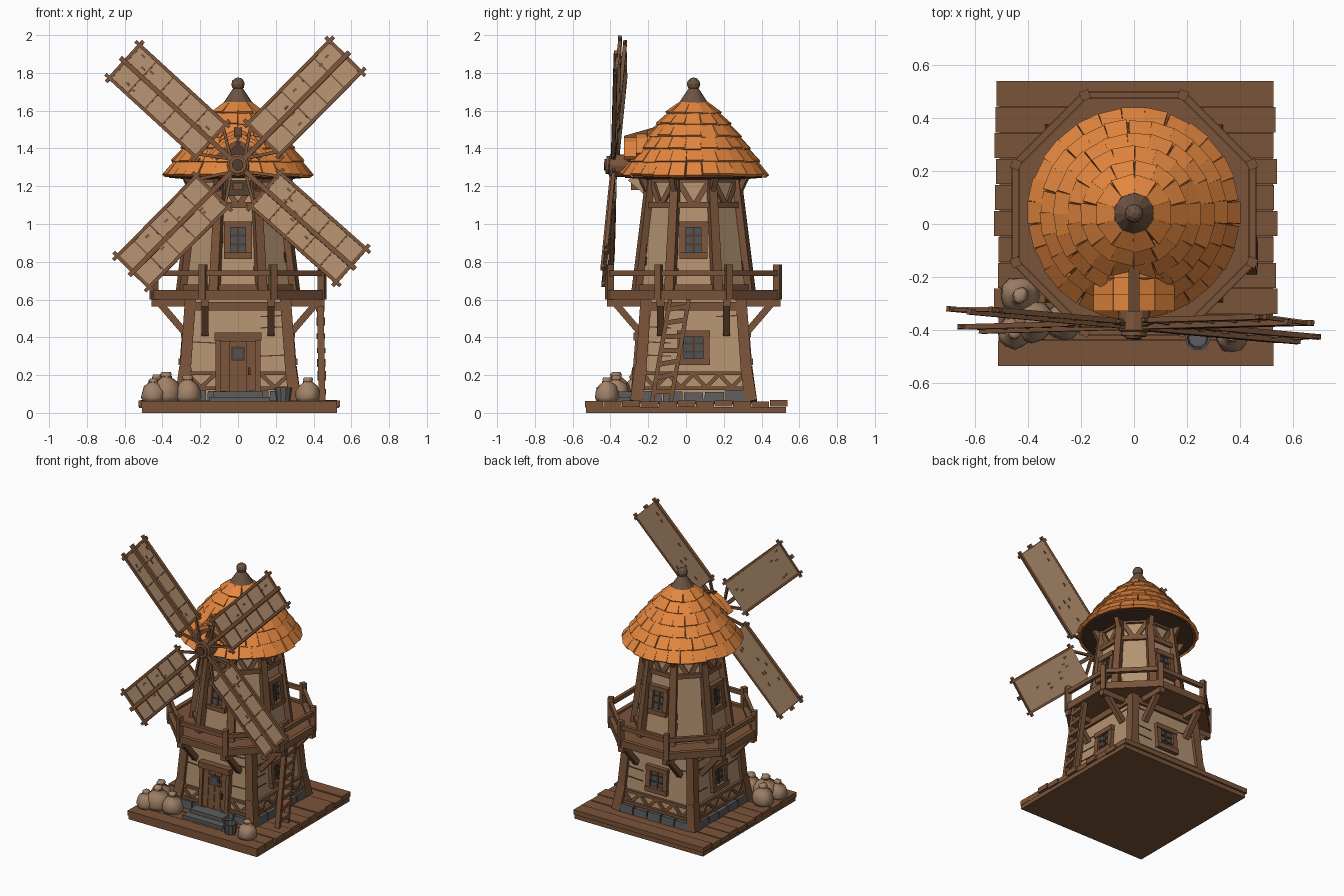
import bpy, bmesh, math, random
from mathutils import Vector, Matrix

random.seed(4)
cube = bpy.data.objects.get("Cube")
if cube:
    bpy.data.objects.remove(cube, do_unlink=True)


def mat(name, r, g, b):
    m = bpy.data.materials.new(name)
    m.use_nodes = True
    m.diffuse_color = (r, g, b, 1)
    m.node_tree.nodes["Principled BSDF"].inputs["Base Color"].default_value = (r, g, b, 1)
    return m


WOOD = mat("wood", .195, .088, .041)
DARK = mat("dark wood", .09, .042, .024)
CAP = mat("weathered cap", .15, .085, .053)
PLASTER = mat("plaster", .46, .29, .165)
CANVAS = mat("sail canvas", .46, .285, .165)
ORANGE = mat("roof orange", .77, .24, .05)
GAP = mat("roof gap brown", .24, .075, .022)
STONE = mat("stone", .11, .11, .112)
GLASS = mat("window glass", .075, .082, .088)
SACK = mat("sackcloth", .36, .225, .14)

CY = .04
UP = Vector((0, 0, 1))
FRONT = Vector((0, -1, 0))


def finish(name, bm, *mats, smooth=False):
    bmesh.ops.recalc_face_normals(bm, faces=bm.faces)
    me = bpy.data.meshes.new(name)
    bm.to_mesh(me)
    bm.free()
    for m in mats:
        me.materials.append(m)
    for p in me.polygons:
        p.use_smooth = smooth
    ob = bpy.data.objects.new(name, me)
    bpy.context.collection.objects.link(ob)
    return ob


def beam(bm, p, q, w, d, out, taper=1, m=0):
    """Box from p to q, w wide, d deep along the outward direction."""
    p, q = Vector(p), Vector(q)
    axis = (q - p).normalized()
    t = Vector(out).cross(axis).normalized()
    o = axis.cross(t)
    M = Matrix((t * w, o * d, q - p)).transposed().to_4x4()
    M.translation = (p + q) / 2
    verts = bmesh.ops.create_cube(bm, size=1)["verts"]
    for v in verts:
        if v.co.z > 0:
            v.co.x *= taper
        v.co = M @ v.co
    for f in {f for v in verts for f in v.link_faces}:
        f.material_index = m


def lathe(bm, profile, n, origin, turn=0, lay=False, m=0):
    """Ring profile (radius, height) with n sides, closed at both ends."""
    M = Matrix.Translation(origin)
    if lay:
        M = M @ Matrix.Rotation(math.pi / 2, 4, 'X')
    rings = []
    for r, z in profile:
        angles = [turn + math.tau * k / n for k in range(n)]
        rings.append([bm.verts.new(M @ Vector((r * math.cos(a), r * math.sin(a), z))) for a in angles])
    faces = [bm.faces.new(rings[0]), bm.faces.new(rings[-1])]
    for a, b in zip(rings, rings[1:]):
        for k in range(n):
            j = (k + 1) % n
            faces.append(bm.faces.new((a[k], a[j], b[j], b[k])))
    for f in faces:
        f.material_index = m


# Tower helpers: square below the balcony, octagonal above
COS8 = math.cos(math.pi / 8)
ROOT2 = math.sqrt(2)


def wall(z):
    return .30 - (z - .06) * .078 if z < .61 else .295 - (z - .63) * .122


def normal(i):
    a = math.radians(45 * i - 90)
    return Vector((math.cos(a), math.sin(a), 0))


def face_pt(i, u, z, off=0):
    n = normal(i)
    return n * (wall(z) + off) + UP.cross(n) * u + Vector((0, CY, z))


def corner_pt(i, r, z):
    return normal(i + .5) * r + Vector((0, CY, z))


def upper_post(i, z):
    return corner_pt(i, wall(z) / COS8 + .005, z)


def lower_post(i, z, off):
    return normal(i + 1) * (wall(z) + off) * ROOT2 + Vector((0, CY, z))


# Plank base
bm = bmesh.new()
beam(bm, (.008, 0, 0), (.008, 0, .03), 1.03, 1.06, FRONT)
for k in range(11):
    y = -.487 + k * .0978
    e = [.523 + random.uniform(-.008, .014) for _ in "ab"]
    h = .045 + random.uniform(-.004, .006)
    beam(bm, (.008 - e[0], y, h), (.008 + e[1], y, h), .095, .034, UP)
finish("base_planks", bm, WOOD)

# Tower walls
bm = bmesh.new()
lathe(bm, [(wall(z) * ROOT2, z) for z in (.05, .605)], 4, (0, CY, 0), math.pi / 4)
lathe(bm, [(wall(z) / COS8, z) for z in (.62, 1.26)], 8, (0, CY, 0), math.pi / 8)
finish("tower_walls", bm, PLASTER)

# Lower square storey: corner posts, rails, zigzag, stones and board seams
frame, stones, cracks = bmesh.new(), bmesh.new(), bmesh.new()
for i in range(0, 8, 2):
    n = normal(i)
    beam(frame, lower_post(i, .06, .003), lower_post(i, .24, -.008), .066, .066, n, .88)
    beam(frame, lower_post(i, .24, -.008), lower_post(i, .6, -.006), .058, .058, n)
    spans = ((-.27, -.12), (.12, .27)) if i == 0 else ((-.27, .27),)
    beam(frame, face_pt(i, -.25, .565, .004), face_pt(i, .25, .565, .004), .045, .03, n)
    for a, b in spans:
        for z in (.13, .21):
            beam(frame, face_pt(i, a, z, .004), face_pt(i, b, z, .004), .02, .026, n)
        count = round((b - a) / .068)
        step = (b - a) / count
        for k in range(count):
            za, zb = (.135, .205) if k % 2 else (.205, .135)
            beam(frame, face_pt(i, a + k * step, za, .003), face_pt(i, a + (k + 1) * step, zb, .003),
                 .021, .018, n)
    for k in range(5):
        u = -.22 + k * .11
        h = .112 + random.uniform(-.008, .01)
        beam(stones, face_pt(i, u, .05, .01), face_pt(i, u, h, .01), .105, .045, n, .95)
    for z in (.3, .37, .45, .51):
        s = random.choice((-1, 1))
        beam(cracks, face_pt(i, s * .12, z, .001), face_pt(i, s * .25, z + .006, .001), .006, .006, n)

# Upper octagonal storey: posts, rings, braces below the eave
for i in range(8):
    n, c = normal(i), normal(i + .5)
    beam(frame, upper_post(i, .63), upper_post(i, 1.25), .052, .046, c, .85)
    beam(frame, upper_post(i, 1.16), corner_pt(i, .3, 1.25), .03, .03, c)
    for z, h in ((.665, .03), (1.1, .032), (1.235, .03)):
        half = wall(z) * math.tan(math.pi / 8)
        beam(frame, face_pt(i, -half, z, .004), face_pt(i, half, z, .004), h, .03, n)
    for s in (-1, 1):
        beam(frame, face_pt(i, s * .012, 1.11, .003), face_pt(i, s * .078, 1.22, .003), .03, .024, n)
    for k in range(4):
        u, z = random.choice((-1, 1)) * random.uniform(.078, .088), random.uniform(.72, 1.03)
        beam(cracks, face_pt(i, u, z, .001), face_pt(i, u, z + .045, .001), .006, .006, n)

# Front steps
beam(stones, (.01, -.35, .055), (.01, -.35, .085), .32, .14, FRONT)
beam(stones, (0, -.315, .085), (0, -.315, .112), .26, .10, FRONT)
finish("timber_frame", frame, WOOD)
finish("foundation_stones", stones, STONE)
finish("wall_cracks", cracks, DARK)


# Windows on the four main faces
def window(bm, i, z, w, h):
    n = normal(i)
    b, t = z - h / 2, z + h / 2
    beam(bm, face_pt(i, 0, b, .003), face_pt(i, 0, t, .003), w, .008, n, m=1)
    for s in (-1, 1):
        beam(bm, face_pt(i, s * w / 2, b, .008), face_pt(i, s * w / 2, t, .008), .034, .034, n)
        e = t if s > 0 else b
        beam(bm, face_pt(i, -w * .64, e, .01), face_pt(i, w * .64, e, .01), .034, .042, n)
    beam(bm, face_pt(i, 0, b, .008), face_pt(i, 0, t, .008), .013, .012, n, m=2)
    for k in (-1, 1):
        e = z + k * h / 7
        beam(bm, face_pt(i, -w / 2, e, .008), face_pt(i, w / 2, e, .008), .01, .012, n, m=2)


bm = bmesh.new()
for i in range(0, 8, 2):
    window(bm, i, .915, .115, .165)
    if i:
        window(bm, i, .345, .135, .15)
finish("windows", bm, WOOD, GLASS, DARK)

# Door with frame, little pane and handle
bm = bmesh.new()
for k in range(4):
    u = -.075 + k * .05
    beam(bm, face_pt(0, u, .1, .01), face_pt(0, u, .38, .01), .047, .024, FRONT)
for s in (-1, 1):
    beam(bm, face_pt(0, s * .105, .08, .012), face_pt(0, s * .105, .39, .012), .026, .045, FRONT)
beam(bm, face_pt(0, -.125, .405, .016), face_pt(0, .125, .405, .016), .042, .06, FRONT)
beam(bm, face_pt(0, 0, .275, .02), face_pt(0, 0, .35, .02), .076, .014, FRONT, m=1)
beam(bm, face_pt(0, 0, .287, .026), face_pt(0, 0, .338, .026), .05, .008, FRONT, m=2)
beam(bm, face_pt(0, .06, .2, .03), face_pt(0, .06, .24, .03), .014, .02, FRONT, m=1)
finish("door", bm, WOOD, DARK, GLASS)

# Balcony deck, brackets and railing
bm = bmesh.new()
lathe(bm, [(.475, .6), (.475, .635)], 8, (0, CY, 0), math.pi / 8)
for i in range(8):
    n, c = normal(i), normal(i + .5)
    beam(bm, corner_pt(i - 1, .483, .625), corner_pt(i, .483, .625), .05, .03, n)
    beam(bm, corner_pt(i - 1, .483, .74), corner_pt(i, .483, .74), .03, .024, n)
    beam(bm, corner_pt(i, .482, .6), corner_pt(i, .482, .785), .036, .036, c)
    if i % 2 == 0:
        for u in (-.175, .175):
            beam(bm, face_pt(i, u, .585, -.02), face_pt(i, u, .585, .2), .04, .045, UP)
            beam(bm, face_pt(i, u, .42, .005), face_pt(i, u, .575, .15), .036, .036, n)
finish("balcony", bm, WOOD)

# Ladder
bm = bmesh.new()
side = Vector((1, 0, 0))
low, high = Vector((.445, -.18, .06)), Vector((.435, -.085, .6))
wide = Vector((0, .1, 0))
for s in (0, 1):
    beam(bm, low + wide * s, high + wide * s, .022, .036, side)
for k in range(7):
    p = low.lerp(high, (k + .7) / 7.4)
    beam(bm, p, p + wide + UP * random.uniform(0, .025), .026, .045, side)
finish("ladder", bm, WOOD)

# Roof core and shingle courses
courses = [(.398, 1.25), (.35, 1.32), (.3, 1.388), (.25, 1.453), (.198, 1.518), (.143, 1.576), (.083, 1.632)]
bm = bmesh.new()
lathe(bm, [(r - .022, z + .003) for r, z in courses], 32, (0, CY, 0), m=1)
for (r0, z0), (r1, z1) in zip(courses, courses[1:]):
    count = round(math.tau * r0 / .088)
    for k in range(count):
        a = math.tau * (k + random.uniform(-.06, .06)) / count
        d = Vector((math.cos(a), math.sin(a), 0))
        jr, jz = random.uniform(-.003, .004), random.uniform(-.007, .004)
        p = d * (r0 - .008 + jr) + Vector((0, CY, z0 + .008 + jz))
        q = d * (r1 - .016) + Vector((0, CY, z1 + .004))
        width = math.tau * r0 / count * random.uniform(.94, 1.01)
        beam(bm, p, q, width, .022, d + UP, r1 / r0)
finish("roof_shingles", bm, ORANGE, GAP)

# Roof underside, cap and finial
bm = bmesh.new()
lathe(bm, [(.25, 1.235), (.365, 1.245), (.36, 1.262)], 24, (0, CY, 0))
finish("roof_underside", bm, DARK)
bm = bmesh.new()
lathe(bm, [(.09, 1.612), (.088, 1.625), (.025, 1.72), (.018, 1.73)], 12, (0, CY, 0))
finish("roof_cap", bm, CAP)
bm = bmesh.new()
bmesh.ops.create_icosphere(bm, subdivisions=2, radius=.036, matrix=Matrix.Translation((0, CY, 1.74)))
finish("finial", bm, CAP)

# Dormer over the axle, with a plastered corbel below it
bm = bmesh.new()
for s in (-1, 1):
    for k in range(3):
        y, lift = -.295 + k * .062, .018 * k
        beam(bm, (s * .145, y, 1.35 + lift), (s * .07, y, 1.425 + lift), .064, .024, (s, 0, 1))
        beam(bm, (s * .075, y, 1.42 + lift), (s * .01, y, 1.45 + lift), .064, .024, (s, 0, 2))
    beam(bm, (s * .12, -.305, 1.345), (s * .01, -.305, 1.43), .022, .02, FRONT, m=1)
beam(bm, (0, -.27, 1.25), (0, -.27, 1.44), .2, .05, FRONT, .2, m=2)
beam(bm, (0, -.325, 1.452), (0, -.14, 1.505), .042, .03, UP, m=1)
beam(bm, (0, -.2, 1.17), (0, -.29, 1.25), .14, .05, FRONT, m=3)
beam(bm, (0, -.29, 1.21), (0, -.15, 1.21), .055, .06, UP, m=1)
finish("dormer", bm, ORANGE, WOOD, DARK, PLASTER)

# Sails, built around the hub and then tilted as one
wood, cloth = bmesh.new(), bmesh.new()
for deg, tip in ((45.5, .84), (137.5, .845), (225.5, .82), (-41.5, .83)):
    a = math.radians(deg)
    d = Vector((math.cos(a), 0, math.sin(a)))
    s = Vector((-math.sin(a), .03, math.cos(a))).normalized()
    o = s.cross(d).normalized()
    if o.y > 0:
        o = -o
    at = lambda r, u, f=0: d * r + s * u + o * f
    beam(cloth, at(.19, 0), at(tip - .025, 0), .235, .01, o)
    beam(wood, at(.02, 0, .014), at(tip, 0, .014), .026, .022, o)
    for u in (-1, 1):
        beam(wood, at(.17, u * .118, .004), at(tip, u * .118, .004), .018, .02, o)
        beam(wood, at(.05, 0, .008), at(.2, u * .1, .008), .016, .016, o)
    for k in range(6):
        r = .195 + k * (tip - .225) / 5
        end, w = (.146, .02) if k in (0, 5) else (.122, .008)
        beam(wood, at(r, -end, .006), at(r, end, .006), w, .012, o)
    for k in range(8):
        r, u = random.uniform(.24, .75), random.uniform(-.09, .09)
        beam(wood, at(r, u), at(r + .025, u), .012, .016, o)
lathe(wood, [(.05, -.12), (.06, -.04), (.06, .03), (.048, .035), (.048, .05)], 12, (0, 0, 0), lay=True)
lathe(wood, [(.03, .04), (.03, .06)], 12, (0, 0, 0), lay=True, m=1)
lathe(wood, [(.032, -.3), (.032, -.05)], 10, (0, 0, 0), lay=True, m=1)
tilt = Matrix.Rotation(math.radians(-2), 4, 'Z') @ Matrix.Rotation(math.radians(-3.5), 4, 'X')
for name, b, mats in (("sail_frame", wood, (WOOD, DARK)), ("sail_cloth", cloth, (CANVAS,))):
    finish(name, b, *mats).matrix_world = Matrix.Translation((0, -.373, 1.31)) @ tilt

# Slumped grain sacks with tied, flared tops, and a bucket
sack = [(.064, 0), (.076, .025), (.072, .065), (.056, .1), (.024, .124), (.03, .136), (.022, .15)]
spots = ((-.43, -.27, .95), (-.38, -.37, 1.05), (-.265, -.37, .93), (-.45, -.41, .82), (.37, -.42, .85))
for k, (x, y, f) in enumerate(spots):
    bm = bmesh.new()
    lathe(bm, [(r * f, z * f) for r, z in sack], 12, (x, y, .06))
    for v in bm.verts:
        v.co.xy += Vector((random.uniform(-.005, .005), random.uniform(-.005, .005)))
    finish(f"sack_{k + 1}", bm, SACK, smooth=True)
    bm = bmesh.new()
    lathe(bm, [(.029 * f, .119 * f), (.029 * f, .129 * f)], 10, (x, y, .06))
    finish(f"sack_tie_{k + 1}", bm, WOOD)
bm = bmesh.new()
lathe(bm, [(.036, 0), (.048, .075), (.04, .075), (.034, .02)], 10, (.24, -.43, .06))
finish("bucket", bm, STONE)
